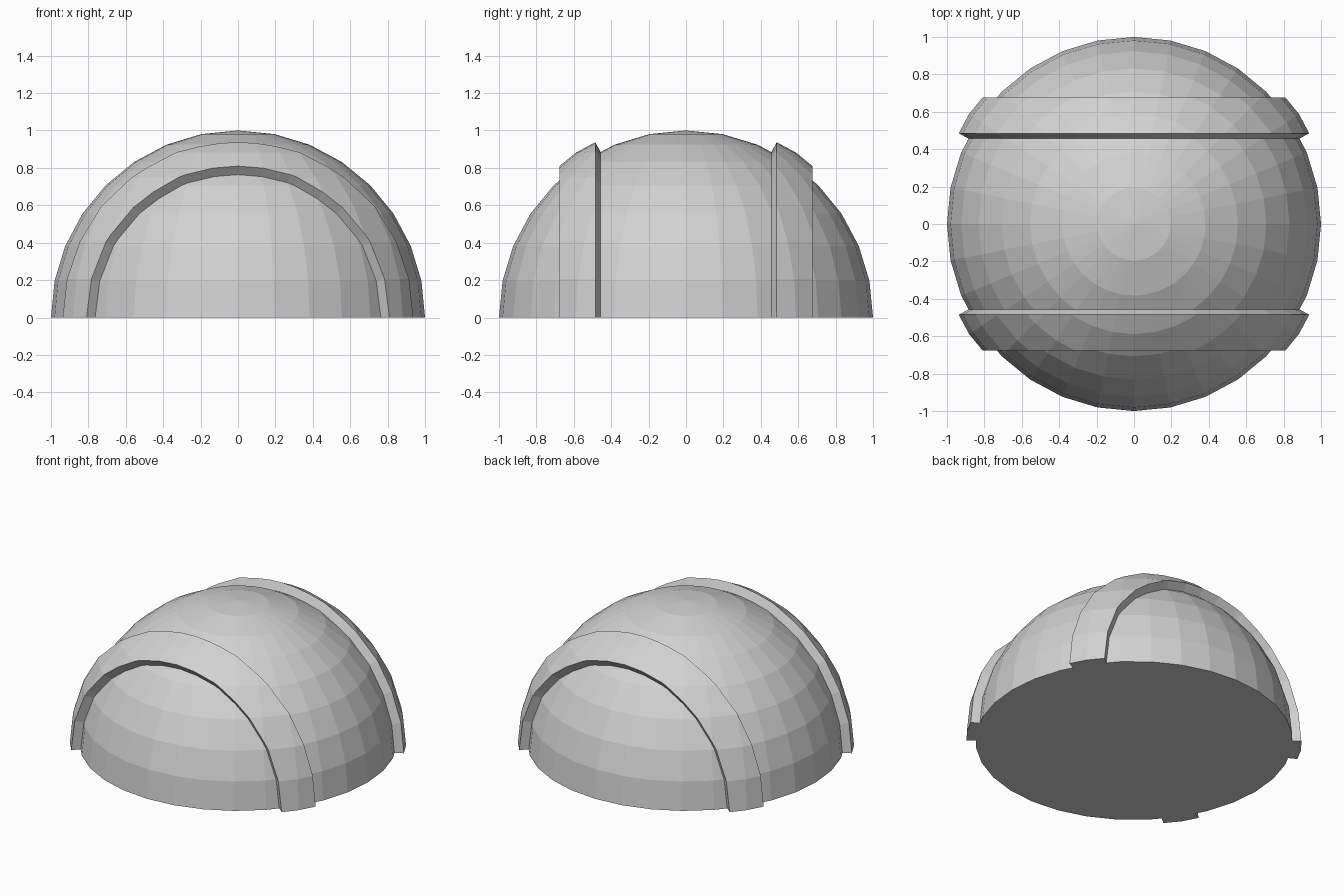
import bpy
import bmesh
from mathutils import Vector

cube = bpy.data.objects.get("Cube")
if cube:
    bpy.data.objects.remove(cube, do_unlink=True)

grey = bpy.data.materials.new("plain grey")
grey.use_nodes = True
grey.diffuse_color = (0.64, 0.64, 0.64, 1)
for node in grey.node_tree.nodes:
    if node.type == "BSDF_PRINCIPLED":
        node.inputs["Base Color"].default_value = grey.diffuse_color

UP, BACK = Vector((0, 0, 1)), Vector((0, 1, 0))


def keep_side(bm, point, normal):
    """Cut the mesh by a plane and keep the side the normal points to."""
    bmesh.ops.bisect_plane(bm, geom=bm.verts[:] + bm.edges[:] + bm.faces[:],
                           dist=1e-5, plane_co=point, plane_no=normal,
                           clear_inner=True)


def half_sphere():
    bm = bmesh.new()
    bmesh.ops.create_uvsphere(bm, u_segments=32, v_segments=16, radius=1)
    keep_side(bm, Vector(), UP)
    return bm


def finish(bm, name):
    bmesh.ops.recalc_face_normals(bm, faces=bm.faces[:])
    mesh = bpy.data.meshes.new(name)
    bm.to_mesh(mesh)
    bm.free()
    mesh.materials.append(grey)
    obj = bpy.data.objects.new(name, mesh)
    bpy.context.collection.objects.link(obj)


# Faceted dome with a closed flat base
dome = half_sphere()
rim = [e for e in dome.edges if e.is_boundary]
bmesh.ops.contextual_create(dome, geom=rim)
finish(dome, "dome")

# Raised arched bands: slices of the dome thickened outward
for name, side in (("front_band", -1), ("back_band", 1)):
    band = half_sphere()
    keep_side(band, BACK * side * 0.457, BACK * side)
    keep_side(band, BACK * side * 0.638, BACK * -side)
    grown = bmesh.ops.extrude_face_region(band, geom=band.faces[:],
                                          use_keep_orig=True)
    outer = [v for v in grown["geom"] if isinstance(v, bmesh.types.BMVert)]
    bmesh.ops.scale(band, vec=(1.06, 1.06, 1.06), verts=outer)
    finish(band, name)
